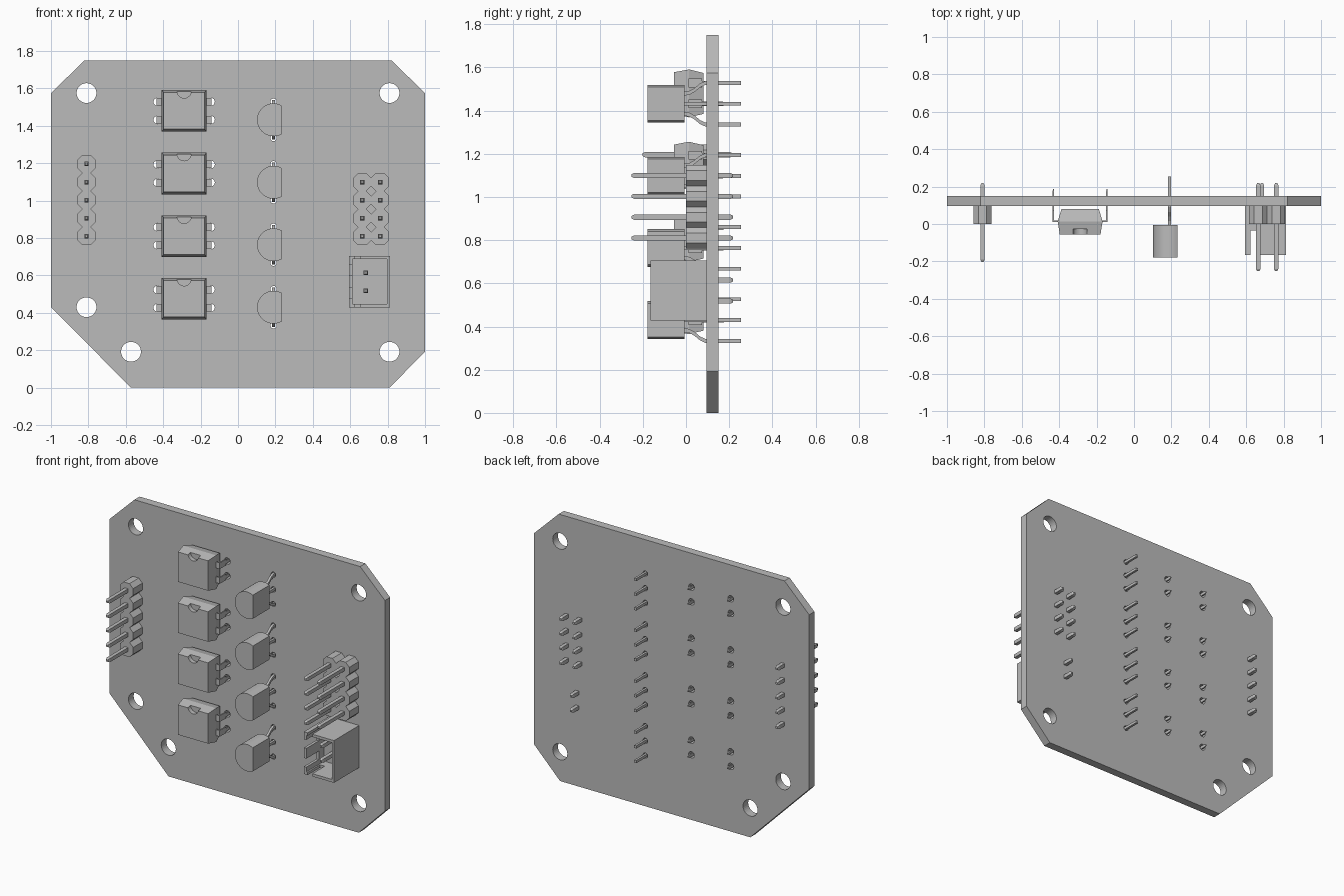
import bpy, bmesh, math

cube = bpy.data.objects.get("Cube")
if cube:
    bpy.data.objects.remove(cube, do_unlink=True)

grey = bpy.data.materials.new("plain grey")
grey.use_nodes = True
colour = (0.5, 0.5, 0.5, 1)
grey.diffuse_color = colour
grey.node_tree.nodes["Principled BSDF"].inputs["Base Color"].default_value = colour

BACK, FRONT = 0.15, 0.096
PITCH = 0.0965


def add_loft(bm, sections):
    """Skin equal-sized (x, z) outlines placed along y; cap both ends."""
    rings = [[bm.verts.new((x, y, z)) for x, z in outline] for y, outline in sections]
    for a, b in zip(rings, rings[1:]):
        for i in range(len(a)):
            j = (i + 1) % len(a)
            bm.faces.new((a[i], a[j], b[j], b[i]))
    bm.faces.new(rings[0])
    bm.faces.new(rings[-1])


def make(name, lofts, smooth=False):
    bm = bmesh.new()
    for sections in lofts:
        add_loft(bm, sections)
    bmesh.ops.recalc_face_normals(bm, faces=bm.faces)
    mesh = bpy.data.meshes.new(name)
    bm.to_mesh(mesh)
    bm.free()
    mesh.materials.append(grey)
    ob = bpy.data.objects.new(name, mesh)
    bpy.context.collection.objects.link(ob)
    if smooth:
        bpy.ops.object.select_all(action="DESELECT")
        ob.select_set(True)
        bpy.context.view_layer.objects.active = ob
        bpy.ops.object.shade_smooth_by_angle(angle=math.radians(35))
    return ob


def rect(x, z, w, h):
    return [(x - w / 2, z - h / 2), (x + w / 2, z - h / 2),
            (x + w / 2, z + h / 2), (x - w / 2, z + h / 2)]


def circle(x, z, r, n=24):
    return [(x + r * math.cos(math.tau * i / n), z + r * math.sin(math.tau * i / n))
            for i in range(n)]


def octagon(x, z, half, cut):
    c = half - cut
    return [(x + a * half if i else x + a * c, z + b * c if i else z + b * half)
            for a, b, order in ((1, 1, (1, 0)), (-1, 1, (0, 1)), (-1, -1, (1, 0)), (1, -1, (0, 1)))
            for i in order]


def box(x0, x1, y0, y1, z0, z1):
    outline = rect((x0 + x1) / 2, (z0 + z1) / 2, x1 - x0, z1 - z0)
    return [(y0, outline), (y1, outline)]


def pin(x, z, y0, y1, w=0.024):
    """Square pin with tapered tips."""
    tip, full = rect(x, z, w * 0.5, w * 0.5), rect(x, z, w, w)
    return [(y0, tip), (y0 + 0.012, full), (y1 - 0.012, full), (y1, tip)]


def cut(target, lofts):
    """Subtract lofted solids, then discard the cutter."""
    cutter = make("cutter", lofts)
    mod = target.modifiers.new("cut", "BOOLEAN")
    mod.operation, mod.solver, mod.object = "DIFFERENCE", "EXACT", cutter
    graph = bpy.context.evaluated_depsgraph_get()
    result = bpy.data.meshes.new_from_object(target.evaluated_get(graph))
    target.modifiers.clear()
    target.data = result
    bpy.data.objects.remove(cutter, do_unlink=True)


def copies(ob, first, rest):
    for i, z in enumerate(rest):
        twin = ob.copy()
        twin.name = f"{ob.name}_{i + 2}"
        twin.location.z = z - first
        bpy.context.collection.objects.link(twin)


chip_x, chip_z = -0.288, [1.48, 1.145, 0.81, 0.476]
can_x, can_z = 0.19, [1.432, 1.098, 0.764, 0.43]

# Circuit board with mounting and lead holes
outline = [(-0.82, 1.75), (-1, 1.575), (-1, 0.43), (-0.572, 0),
           (0.81, 0), (1, 0.192), (1, 1.575), (0.82, 1.75)]
board = make("circuit_board", [[(FRONT, outline), (BACK, outline)]])
holes = [circle(x, z, 0.053, 32) for x, z in
         ((-0.81, 1.575), (0.81, 1.575), (-0.81, 0.43), (-0.572, 0.192), (0.81, 0.192))]
holes += [circle(chip_x + s * 0.143, z + t * PITCH / 2, 0.021, 16)
          for z in chip_z for s in (-1, 1) for t in (-1, 1)]
holes += [circle(can_x, z + t * PITCH, 0.017, 16) for z in can_z for t in (-1, 0, 1)]
cut(board, [[(FRONT - 0.05, h), (BACK + 0.05, h)] for h in holes])

# Four-legged chips with a pin-one notch
z = chip_z[0]
chip = make("chip_body", [[(-0.055, rect(chip_x, z, 0.218, 0.196)),
                           (0.014, rect(chip_x, z, 0.24, 0.222)),
                           (0.08, rect(chip_x, z, 0.2, 0.19))]])
notch = circle(chip_x, z + 0.106, 0.038)
cut(chip, [[(-0.1, notch), (-0.027, notch)]])
legs = []
for s in (-1, 1):
    for t in (-1, 1):
        lz, lx = z + t * PITCH / 2, chip_x + s * 0.143
        legs.append(box(lx - 0.004, lx + 0.004, 0.012, 0.075, lz - 0.02, lz + 0.02))
        legs.append([(0.075, rect(lx, lz, 0.008, 0.02)), (0.17, rect(lx, lz, 0.008, 0.02)),
                     (0.186, rect(lx, lz, 0.006, 0.008))])
        inner = chip_x + s * 0.1
        legs.append(box(min(lx, inner), max(lx, inner), 0.012, 0.02, lz - 0.02, lz + 0.02))
chip_legs = make("chip_legs", legs)
for ob in (chip, chip_legs):
    copies(ob, z, chip_z[1:])

# Flat-sided transistors with splayed leads
z = can_z[0]
flat = math.acos(0.042 / 0.088)
arc = [flat + (math.tau - 2 * flat) * i / 28 for i in range(29)]
dee = [(can_x + 0.088 * math.cos(a), z + 0.088 * math.sin(a)) for a in arc]
can = make("transistor_body", [[(-0.178, dee), (-0.006, dee)]], smooth=True)
leads = []
for t in (-1, 0, 1):
    path = [(-0.01, 0.047), (0.015, 0.05), (0.04, 0.064), (0.065, 0.085),
            (0.09, PITCH), (0.255, PITCH)]
    leads.append([(y, rect(can_x, z + t * off, 0.015, 0.018)) for y, off in path])
can_leads = make("transistor_leads", leads)
for ob in (can, can_leads):
    copies(ob, z, can_z[1:])


# Pin headers: one cell per pin, chamfered corners
def header(name, xs, zs, front):
    spots = [(x, z) for x in xs for z in zs]
    cells = [octagon(x, z, PITCH / 2, 0.026) for x, z in spots]
    make(name + "_housing", [[(0, c), (FRONT, c)] for c in cells])
    make(name + "_pins", [pin(x, z, front, 0.218) for x, z in spots])


rows = [0.81 + PITCH * i for i in range(5)]
header("single_header", [-0.81], rows, -0.202)
header("double_header", [0.664, 0.76], rows[:4], -0.252)

# Open-fronted socket with slotted walls
x0, x1, z0, z1, rim = 0.594, 0.813, 0.428, 0.705, -0.165
socket = make("socket_shell", [box(x0, x1, rim, FRONT, z0, z1)])
cut(socket, [box(x0 + 0.018, x1 - 0.016, rim - 0.1, 0.02, z0 + 0.018, z1 - 0.018)])
slots = [box(0.622, 0.655, rim - 0.1, -0.036, z0 - 0.1, z1 + 0.1)]
slots += [box(x0 - 0.1, x0 + 0.05, rim - 0.1, -0.036, c - 0.028, c + 0.028)
          for c in (0.505, 0.628)]
cut(socket, slots)
make("socket_pins", [pin(0.684, c, -0.12, 0.218) for c in (0.518, 0.615)])
